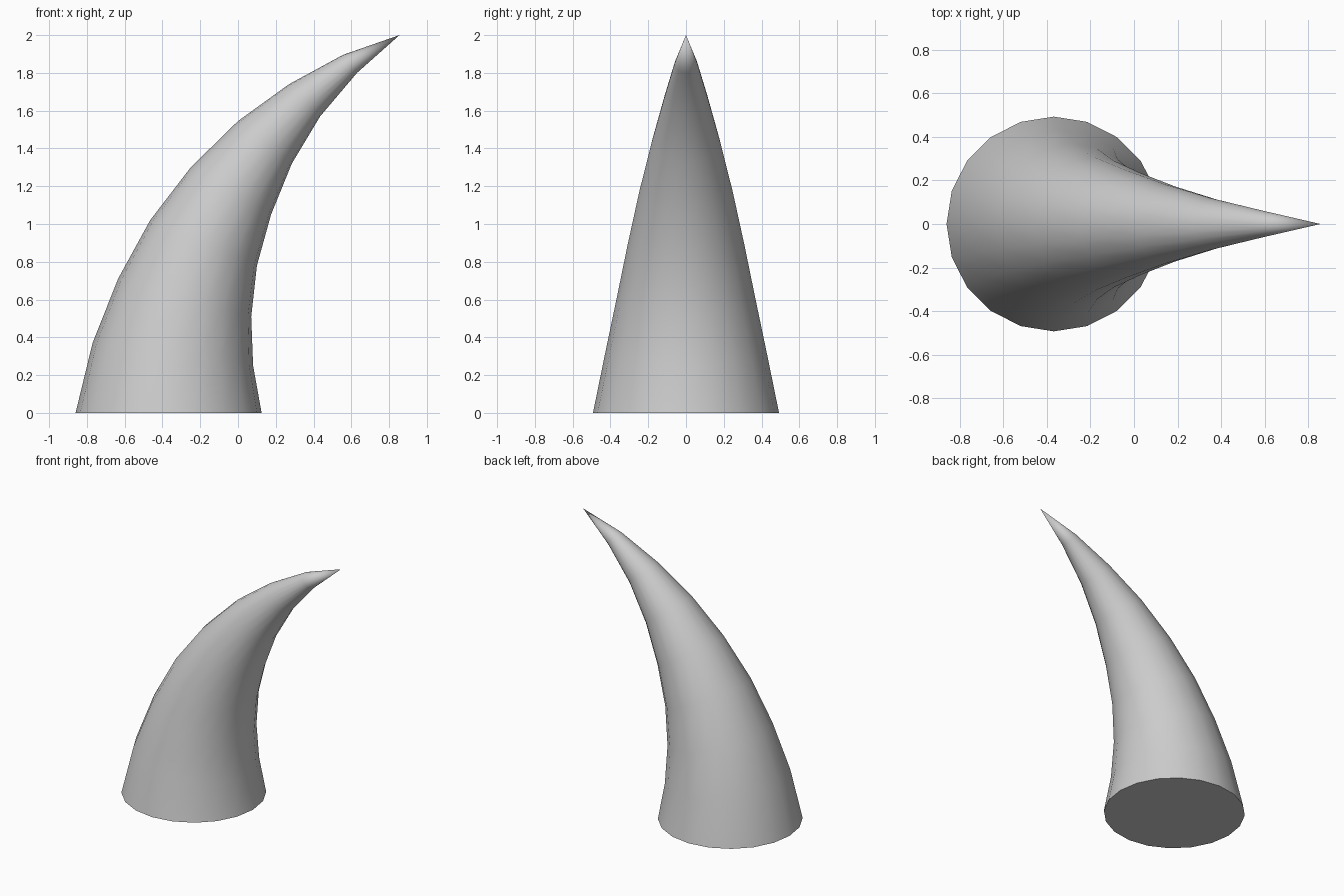
import bpy, bmesh
from math import sin, cos, tau, radians
from mathutils import Vector

if "Cube" in bpy.data.objects:
    bpy.data.objects.remove(bpy.data.objects["Cube"])

SIDES = 20

# Side profiles of the horn (x, z): convex back edge and concave front edge
outer = [(-.86, 0), (-.77, .37), (-.635, .71), (-.465, 1.02), (-.25, 1.30),
         (.0, 1.545), (.27, 1.74), (.555, 1.895)]
inner = [(.125, 0), (.08, .25), (.07, .51), (.10, .78), (.175, 1.05),
         (.285, 1.32), (.435, 1.57), (.63, 1.80)]
tip_pos = (.855, 0, 2.0)

bm = bmesh.new()

# Tilted circular rings spanning the two profiles
rings = []
for (ox, oz), (ix, iz) in zip(outer, inner):
    o, i = Vector((ox, 0, oz)), Vector((ix, 0, iz))
    centre, axis = (o + i) / 2, (i - o) / 2
    side = Vector((0, axis.length, 0))
    rings.append([bm.verts.new(centre + axis * cos(tau * k / SIDES) + side * sin(tau * k / SIDES))
                  for k in range(SIDES)])

# Skin between rings, pointed tip and flat base
tip = bm.verts.new(tip_pos)
for k in range(SIDES):
    n = (k + 1) % SIDES
    for a, b in zip(rings, rings[1:]):
        bm.faces.new((a[k], a[n], b[n], b[k]))
    bm.faces.new((rings[-1][k], rings[-1][n], tip))
bm.faces.new(rings[0][::-1])
bmesh.ops.recalc_face_normals(bm, faces=bm.faces)

mesh = bpy.data.meshes.new("horn")
bm.to_mesh(mesh)
bm.free()
horn = bpy.data.objects.new("horn", mesh)
bpy.context.collection.objects.link(horn)

# Smooth sides, sharp base rim
bpy.context.view_layer.objects.active = horn
horn.select_set(True)
bpy.ops.object.shade_smooth_by_angle(angle=radians(40))
